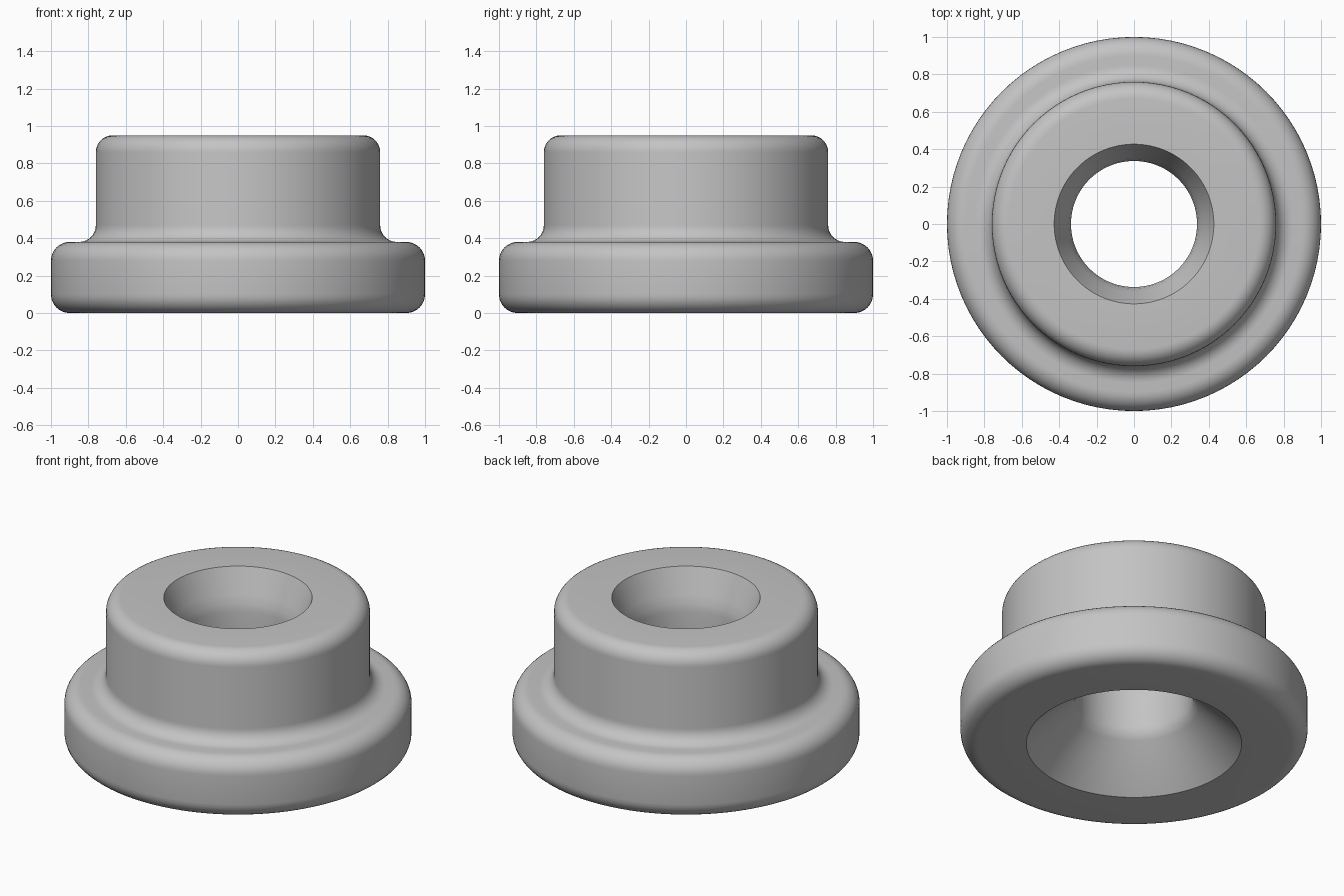
import bpy, bmesh, math
from mathutils import Matrix, Vector

if "Cube" in bpy.data.objects:
    bpy.data.objects.remove(bpy.data.objects["Cube"])

SIDES = 96


def arc(cx, cz, r, start, end, n=8):
    """Points of a fillet in the radius/height plane, angles in degrees."""
    pts = []
    for i in range(n + 1):
        a = math.radians(start + (end - start) * i / n)
        pts.append((cx + r * math.cos(a), cz + r * math.sin(a)))
    return pts


# Closed cross-section, from the bottom rim outward, up and back down the bore
profile = [(0.62, 0.0)]
profile += arc(0.90, 0.10, 0.10, -90, 0)       # flange lower edge
profile += arc(0.90, 0.28, 0.10, 0, 90)        # flange upper edge
profile += arc(0.85, 0.47, 0.09, 270, 180)     # fillet into the hub
profile += arc(0.67, 0.86, 0.09, 0, 90)        # hub upper edge
profile += [(0.427, 0.95), (0.365, 0.80), (0.345, 0.75), (0.337, 0.70)]  # top countersink
profile += [(0.337, 0.31), (0.345, 0.27), (0.37, 0.235)]                 # bore and lower cone

# Revolve the cross-section
bm = bmesh.new()
rings = []
for i in range(SIDES):
    turn = Matrix.Rotation(2 * math.pi * i / SIDES, 3, 'Z')
    rings.append([bm.verts.new(turn @ Vector((r, 0, z))) for r, z in profile])
count = len(profile)
for i in range(SIDES):
    a, b = rings[i], rings[(i + 1) % SIDES]
    for j in range(count):
        k = (j + 1) % count
        bm.faces.new((a[j], b[j], b[k], a[k]))
bmesh.ops.recalc_face_normals(bm, faces=bm.faces)

mesh = bpy.data.meshes.new("flanged_bushing")
bm.to_mesh(mesh)
bm.free()
bushing = bpy.data.objects.new("flanged_bushing", mesh)
bpy.context.collection.objects.link(bushing)

# Plain grey finish
grey = bpy.data.materials.new("grey")
grey.diffuse_color = (0.55, 0.55, 0.55, 1)
grey.use_nodes = True
grey.node_tree.nodes["Principled BSDF"].inputs["Base Color"].default_value = grey.diffuse_color
mesh.materials.append(grey)

# Smooth rounds, crisp hole rims
bpy.context.view_layer.objects.active = bushing
bushing.select_set(True)
bpy.ops.object.shade_smooth_by_angle(angle=math.radians(32))
